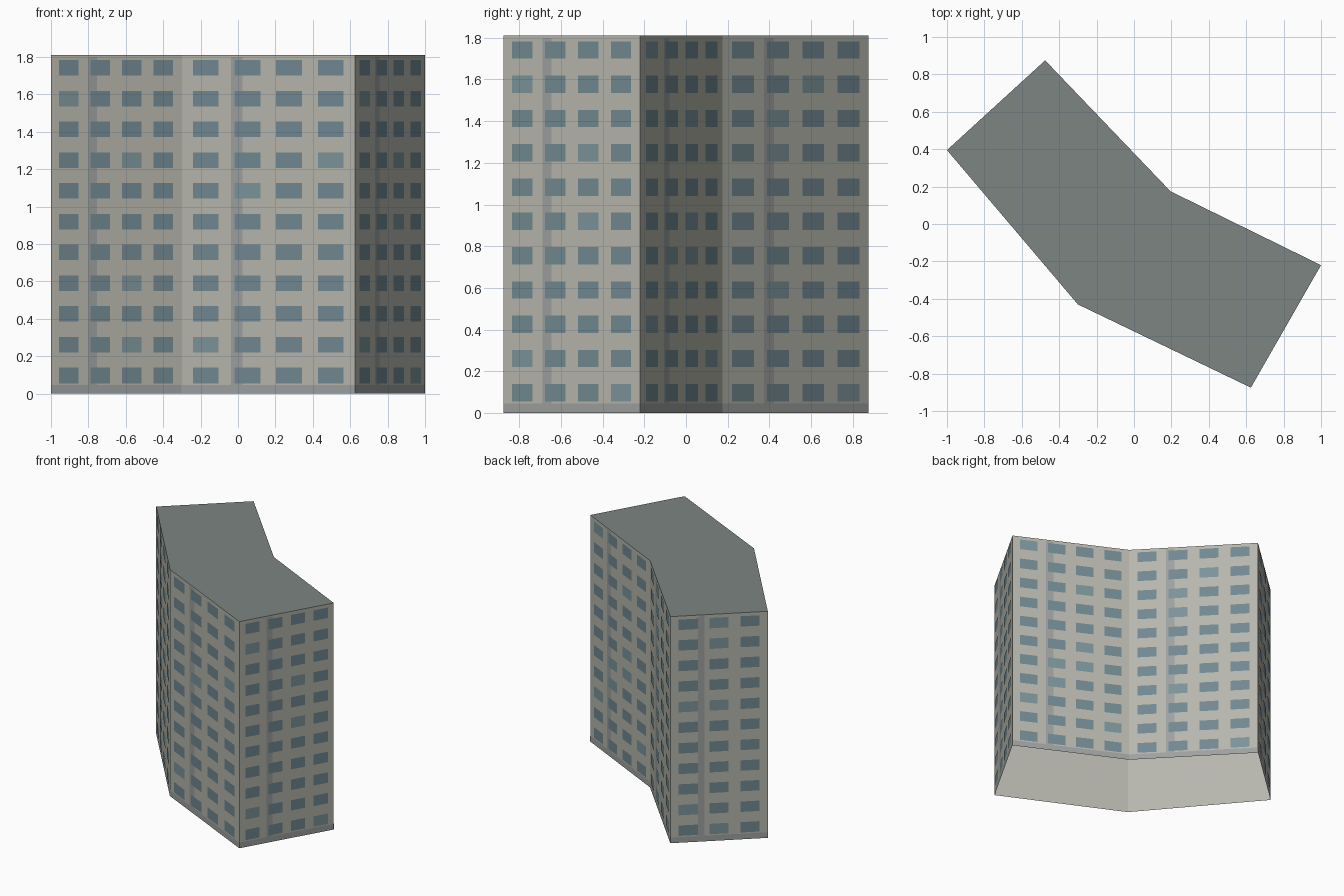
import bpy, bmesh, random
from mathutils import Vector

if "Cube" in bpy.data.objects:
    bpy.data.objects.remove(bpy.data.objects["Cube"])

random.seed(4)
HEIGHT, FLOORS = 1.81, 11
# Bent footprint, counter-clockwise from the front bend: (x, y, window columns on the wall that starts here)
PLAN = [(-0.30, -0.43, 4), (0.625, -0.875, 4), (1.0, -0.22, 4),
        (0.195, 0.175, 4), (-0.475, 0.875, 3), (-1.0, 0.395, 4)]


def material(name, rgb):
    m = bpy.data.materials.new(name)
    m.diffuse_color = (*rgb, 1)
    m.use_nodes = True
    m.node_tree.nodes["Principled BSDF"].inputs["Base Color"].default_value = m.diffuse_color
    return m


def finish(name, bm, *mats):
    mesh = bpy.data.meshes.new(name)
    bm.to_mesh(mesh)
    bm.free()
    for m in mats:
        mesh.materials.append(m)
    obj = bpy.data.objects.new(name, mesh)
    bpy.context.collection.objects.link(obj)
    return obj


def panel(bm, a, b, u0, u1, z0, z1, lift, mat=0):
    """Flat rectangle on wall a-b, spanning fractions u0..u1, lifted just off it."""
    d = b - a
    out = Vector((d.y, -d.x, 0)).normalized() * lift
    corners = [(u0, z0), (u1, z0), (u1, z1), (u0, z1)]
    f = bm.faces.new([bm.verts.new(a + d * u + out + Vector((0, 0, z))) for u, z in corners])
    f.material_index = mat


wall = material("concrete", (0.47, 0.47, 0.42))
roof_grey = material("roof_grey", (0.20, 0.235, 0.22))
band = material("band_grey", (0.34, 0.355, 0.35))
glass = material("glass", (0.165, 0.25, 0.285))
glass_light = material("light_glass", (0.20, 0.295, 0.325))

points = [Vector((x, y, 0)) for x, y, _ in PLAN]
walls = [(points[i], points[(i + 1) % len(points)], PLAN[i][2]) for i in range(len(points))]

# Wall shell, open underneath, with the flat roof
bm = bmesh.new()
low = [bm.verts.new(p) for p in points]
top = [bm.verts.new(p + Vector((0, 0, HEIGHT))) for p in points]
for i in range(len(points)):
    j = (i + 1) % len(points)
    bm.faces.new((low[i], low[j], top[j], top[i]))
bm.faces.new(top).material_index = 1
finish("walls_and_roof", bm, wall, roof_grey)

# Plinth band and one vertical stripe per wall
bm = bmesh.new()
for a, b, n in walls:
    panel(bm, a, b, 0, 1, 0, 0.045, 0.001)
    panel(bm, a, b, 0.285, 0.352, 0.045, 1.80, 0.001)
finish("plinth_and_stripes", bm, band)

# Window grid, eleven floors on every wall
bm = bmesh.new()
for a, b, n in walls:
    pitch = 1 / (n + 0.15)
    width = 0.62 * pitch
    start = (1 - (n - 1) * pitch - width) / 2
    for floor in range(FLOORS):
        z = 0.055 + 0.1645 * floor
        for col in range(n):
            u = start + col * pitch
            panel(bm, a, b, u, u + width, z, z + 0.083, 0.002, int(random.random() < 0.1))
finish("windows", bm, glass, glass_light)
